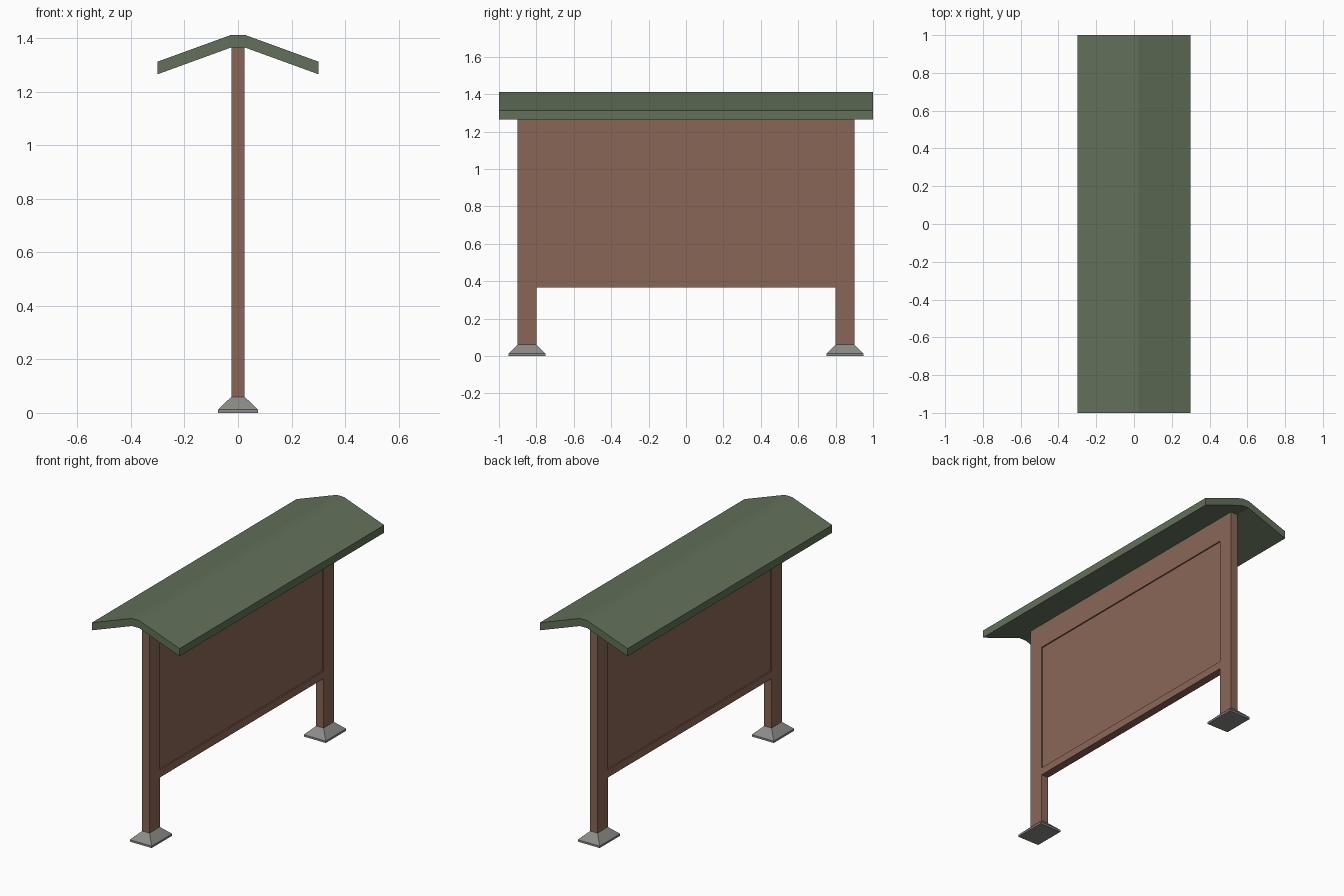
import bpy, bmesh

if "Cube" in bpy.data.objects:
    bpy.data.objects.remove(bpy.data.objects["Cube"])


def material(name, rgb):
    m = bpy.data.materials.new(name)
    m.diffuse_color = (*rgb, 1)
    m.use_nodes = True
    m.node_tree.nodes["Principled BSDF"].inputs["Base Color"].default_value = m.diffuse_color
    return m


WOOD = material("brown wood", (0.25, 0.134, 0.094))
GREEN = material("green roof", (0.122, 0.165, 0.1))
STONE = material("grey concrete", (0.26, 0.26, 0.245))


def finish(name, bm, mat):
    bmesh.ops.recalc_face_normals(bm, faces=bm.faces)
    me = bpy.data.meshes.new(name)
    bm.to_mesh(me)
    bm.free()
    me.materials.append(mat)
    ob = bpy.data.objects.new(name, me)
    bpy.context.collection.objects.link(ob)
    return ob


def loft(name, rings, mat):
    """Join matching rings of points into a closed solid."""
    bm = bmesh.new()
    loops = [[bm.verts.new(p) for p in r] for r in rings]
    n = len(loops[0])
    bm.faces.new(loops[0])
    bm.faces.new(loops[-1])
    for a, b in zip(loops, loops[1:]):
        for i in range(n):
            j = (i + 1) % n
            bm.faces.new((a[i], a[j], b[j], b[i]))
    return finish(name, bm, mat)


def rect(cy, hx, hy, z):
    return [(-hx, cy - hy, z), (hx, cy - hy, z), (hx, cy + hy, z), (-hx, cy + hy, z)]


def box(name, hx, y0, y1, z0, z1, mat):
    cy, hy = (y0 + y1) / 2, (y1 - y0) / 2
    return loft(name, [rect(cy, hx, hy, z0), rect(cy, hx, hy, z1)], mat)


# Posts and tapered feet
for side, s in (("front", -1), ("back", 1)):
    y = 0.85 * s
    box(side + "_post", 0.025, y - 0.05, y + 0.05, 0.06, 1.365, WOOD)
    loft(side + "_foot", [rect(y, 0.075, 0.1, 0), rect(y, 0.075, 0.1, 0.012),
                          rect(y, 0.025, 0.05, 0.06)], STONE)

# Notice board: rails with a recessed panel between them
box("bottom_rail", 0.025, -0.8, 0.8, 0.365, 0.412, WOOD)
box("top_rail", 0.025, -0.8, 0.8, 1.215, 1.365, WOOD)
box("board_panel", 0.017, -0.8, 0.8, 0.412, 1.215, WOOD)

# Pitched roof with a narrow flat ridge
top = [(-0.3, 1.312), (-0.025, 1.412), (0.025, 1.412), (0.3, 1.312)]
profile = top + [(x, z - 0.047) for x, z in reversed(top)]
loft("roof", [[(x, y, z) for x, z in profile] for y in (-1, 1)], GREEN)
